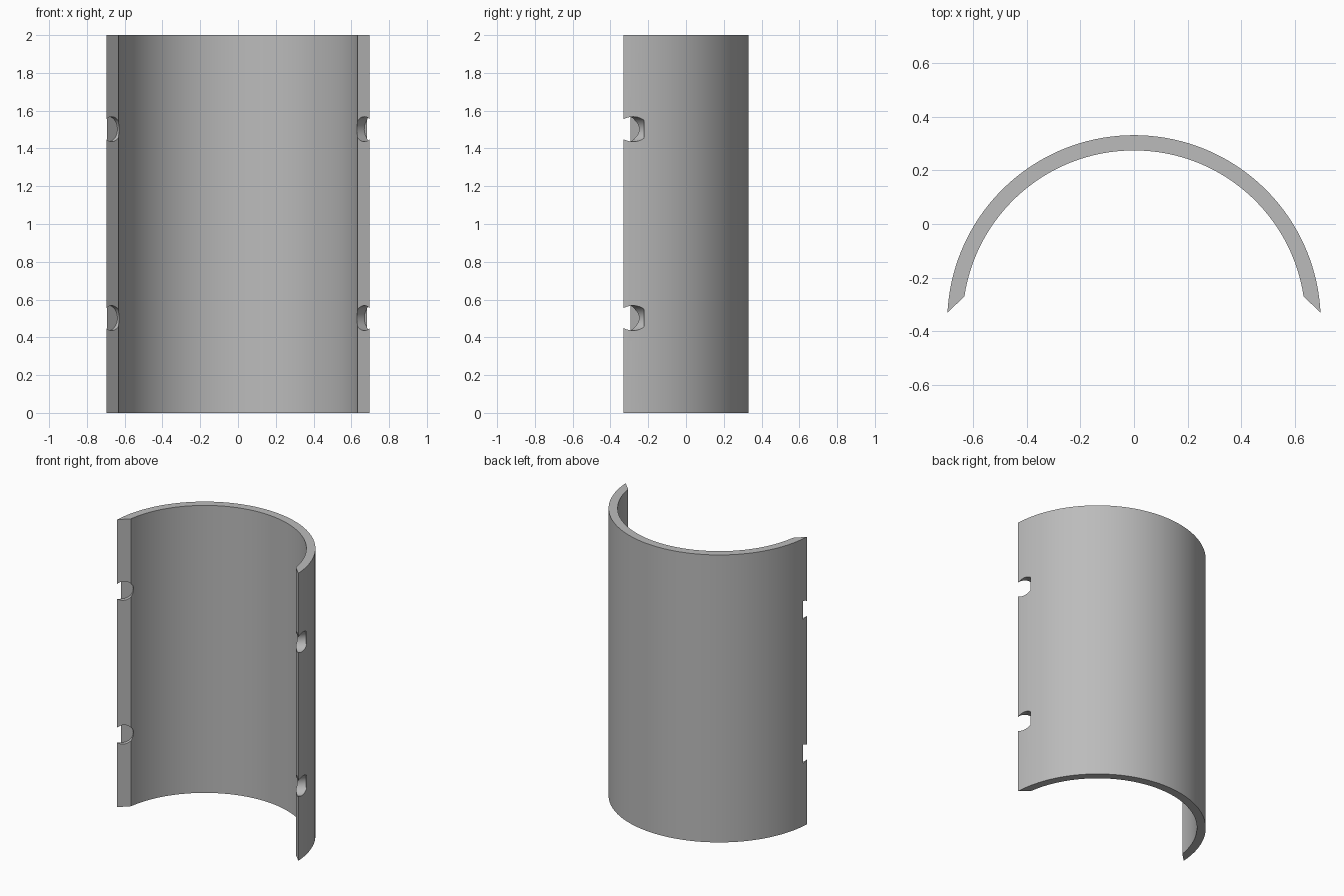
import bpy
import bmesh
from math import radians, cos, sin
from mathutils import Vector

cube = bpy.data.objects.get("Cube")
if cube:
    bpy.data.objects.remove(cube, do_unlink=True)

HEIGHT = 2.0
CENTRE_Y = -0.366
R_OUT, R_IN = 0.698, 0.641
END_OUT, END_IN = radians(2.8), radians(8.6)   # bevelled ends of the arc
SEGMENTS = 72
HOLE_RADIUS = 0.066
HOLE_HEIGHTS = (0.502, 1.502)
HOLE_DEPTHS = {1: 0.068, -1: 0.025}            # deep on +x, shallow on -x

grey = bpy.data.materials.new("plain grey")
grey.use_nodes = True
colour = (0.5, 0.5, 0.5, 1)
grey.diffuse_color = colour
grey.node_tree.nodes["Principled BSDF"].inputs["Base Color"].default_value = colour


def arc(radius, end):
    """Points from the +x end over the back to the -x end."""
    span = radians(180) - 2 * end
    angles = [end + span * i / SEGMENTS for i in range(SEGMENTS + 1)]
    return [Vector((radius * cos(a), CENTRE_Y + radius * sin(a), 0)) for a in angles]


# Half shell: arc-shaped profile extruded upwards
outer, inner = arc(R_OUT, END_OUT), arc(R_IN, END_IN)
bm = bmesh.new()
profile = bm.faces.new([bm.verts.new(p) for p in outer + inner[::-1]])
top = bmesh.ops.extrude_face_region(bm, geom=[profile])["geom"]
bmesh.ops.translate(bm, vec=(0, 0, HEIGHT),
                    verts=[v for v in top if isinstance(v, bmesh.types.BMVert)])
bmesh.ops.recalc_face_normals(bm, faces=bm.faces)
mesh = bpy.data.meshes.new("half_shell")
bm.to_mesh(mesh)
bm.free()
shell = bpy.data.objects.new("half_shell", mesh)
bpy.context.collection.objects.link(shell)
mesh.materials.append(grey)

# Flat-bottomed holes drilled square to the bevelled end faces
along = (outer[0] - inner[0]).normalized()
into = Vector((-along.y, along.x, 0))
mouth = inner[0] + along * 0.048
OVERSHOOT = 0.08


def drill(side, z):
    flip = Vector((side, 1, 1))
    depth = HOLE_DEPTHS[side]
    centre = (mouth + into * (depth - OVERSHOOT) / 2) * flip
    centre.z = z
    bpy.ops.mesh.primitive_cylinder_add(vertices=48, radius=HOLE_RADIUS,
                                        depth=depth + OVERSHOOT, location=centre)
    cutter = bpy.context.object
    cutter.name = "hole_cutter"
    cutter.rotation_euler = (into * flip).to_track_quat('Z', 'X').to_euler()
    cutter.data.materials.append(grey)
    cutter.hide_render = True
    cut = shell.modifiers.new("hole", 'BOOLEAN')
    cut.operation = 'DIFFERENCE'
    cut.solver = 'EXACT'
    cut.object = cutter
    bpy.context.view_layer.objects.active = shell
    bpy.ops.object.modifier_apply(modifier=cut.name)
    bpy.data.objects.remove(cutter, do_unlink=True)


for side in (1, -1):
    for z in HOLE_HEIGHTS:
        drill(side, z)

# Smooth curved walls, sharp rims
bpy.ops.object.select_all(action='DESELECT')
shell.select_set(True)
bpy.context.view_layer.objects.active = shell
bpy.ops.object.shade_smooth_by_angle(angle=radians(30))
